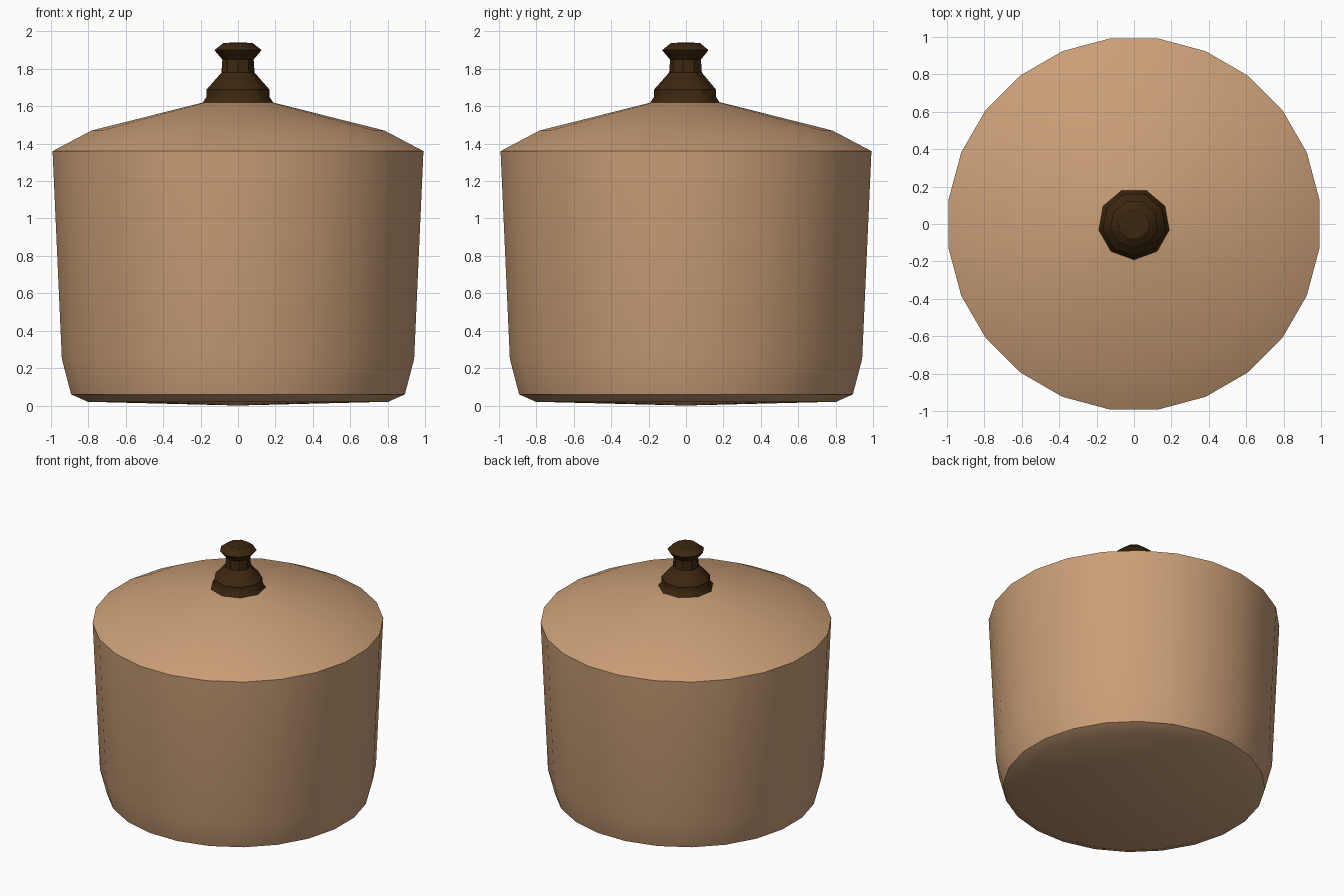
import bpy, bmesh, math

if "Cube" in bpy.data.objects:
    bpy.data.objects.remove(bpy.data.objects["Cube"])


def material(name, rgb):
    m = bpy.data.materials.new(name)
    m.diffuse_color = (*rgb, 1)
    m.use_nodes = True
    m.node_tree.nodes["Principled BSDF"].inputs["Base Color"].default_value = m.diffuse_color
    return m


def lathe(name, profile, sides, start, mat, angle):
    """Spin a (radius, height) profile around z; radius 0 closes to a point."""
    bm = bmesh.new()
    rings = []
    for r, z in profile:
        if r == 0:
            rings.append([bm.verts.new((0, 0, z))] * sides)
        else:
            rings.append([bm.verts.new((r * math.cos(start + math.tau * i / sides),
                                        r * math.sin(start + math.tau * i / sides), z))
                          for i in range(sides)])
    for a, b in zip(rings, rings[1:]):
        for i in range(sides):
            j = (i + 1) % sides
            bm.faces.new(list(dict.fromkeys((a[i], a[j], b[j], b[i]))))
    bmesh.ops.recalc_face_normals(bm, faces=bm.faces)
    mesh = bpy.data.meshes.new(name)
    bm.to_mesh(mesh)
    bm.free()
    mesh.materials.append(mat)
    ob = bpy.data.objects.new(name, mesh)
    bpy.context.collection.objects.link(ob)
    bpy.ops.object.select_all(action='DESELECT')
    ob.select_set(True)
    bpy.context.view_layer.objects.active = ob
    bpy.ops.object.shade_smooth_by_angle(angle=math.radians(angle))
    return ob


tan = material("tan clay", (0.59, 0.345, 0.185))
brown = material("dark brown wood", (0.045, 0.020, 0.005))

# Tapered body with a rounded foot, open under the lid
lathe("pot_body", [(0, 0.0), (0.81, 0.02), (0.90, 0.06), (0.95, 0.25), (1.0, 1.36)],
      24, math.pi / 24, tan, 50)

# Shallow domed lid
lathe("lid", [(1.0, 1.36), (0.79, 1.47), (0.19, 1.62), (0, 1.625)],
      24, math.pi / 24, tan, 40)

# Turned nine-sided knob
lathe("lid_knob", [(0.195, 1.615), (0.17, 1.65), (0.17, 1.69), (0.09, 1.78),
                   (0.085, 1.85), (0.128, 1.90), (0.08, 1.938), (0, 1.942)],
      9, -math.pi / 2, brown, 35)
